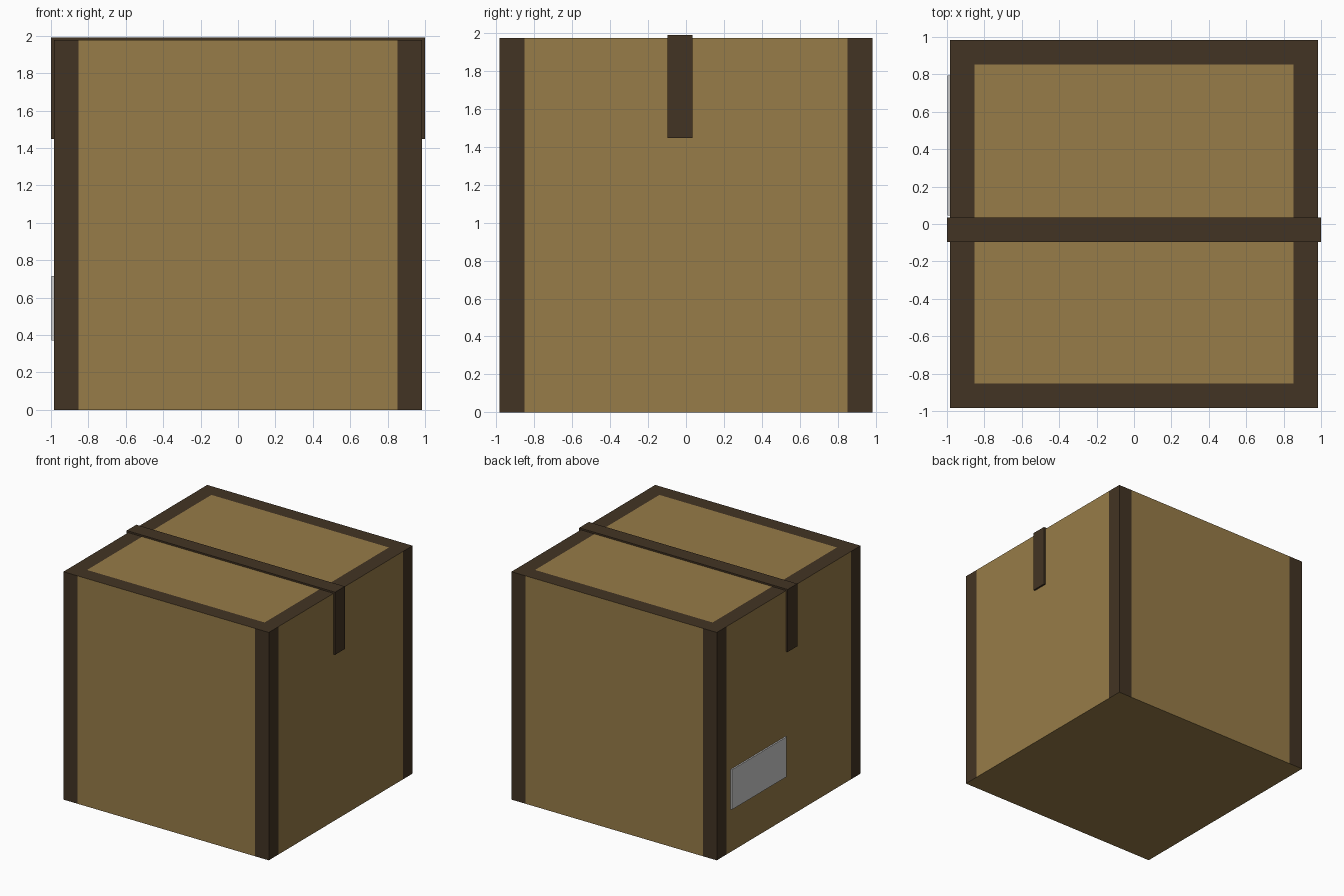
import bpy, bmesh
from mathutils import Vector

if "Cube" in bpy.data.objects:
    bpy.data.objects.remove(bpy.data.objects["Cube"])

HALF, TOP, EDGE, OUT = 0.985, 1.976, 0.852, 1.0


def material(name, rgb):
    m = bpy.data.materials.new(name)
    m.diffuse_color = (*rgb, 1)
    m.use_nodes = True
    m.node_tree.nodes["Principled BSDF"].inputs["Base Color"].default_value = m.diffuse_color
    return m


def finish(name, bm, mats):
    bmesh.ops.recalc_face_normals(bm, faces=bm.faces)
    me = bpy.data.meshes.new(name)
    bm.to_mesh(me)
    bm.free()
    for m in mats:
        me.materials.append(m)
    ob = bpy.data.objects.new(name, me)
    bpy.context.collection.objects.link(ob)
    return ob


def block(lo, hi):
    lo, hi = Vector(lo), Vector(hi)
    bm = bmesh.new()
    bmesh.ops.create_cube(bm, size=1)
    for v in bm.verts:
        v.co = (lo + hi) / 2 + v.co * (hi - lo)
    return bm


card = material("cardboard", (0.31, 0.2, 0.065))
dark = material("dark_trim", (0.055, 0.034, 0.017))

# Box: cut border lines into the faces, then colour the flush borders dark
bm = block((-HALF, -HALF, 0), (HALF, HALF, TOP))
for axis in ((1, 0, 0), (0, 1, 0)):
    for s in (-EDGE, EDGE):
        bmesh.ops.bisect_plane(bm, geom=bm.verts[:] + bm.edges[:] + bm.faces[:],
                               plane_co=Vector(axis) * s, plane_no=axis)
bm.normal_update()
for f in bm.faces:
    c, n = f.calc_center_median(), f.normal
    border = any(abs(c[i]) > EDGE and abs(n[i]) < 0.5 for i in (0, 1))
    f.material_index = int(border and n.z > -0.5)
finish("box", bm, [card, dark])

# Strap: U-shaped profile over the top and down both sides
z0, z1, y0, y1 = 1.447, 1.99, -0.097, 0.035
half = [(HALF, z0), (OUT, z0), (OUT, z1)]
outline = half + [(-x, z) for x, z in reversed(half)] + [(-HALF, TOP), (HALF, TOP)]
bm = bmesh.new()
face = bm.faces.new([bm.verts.new((x, y0, z)) for x, z in outline])
ext = bmesh.ops.extrude_face_region(bm, geom=[face])
bmesh.ops.translate(bm, vec=(0, y1 - y0, 0),
                    verts=[g for g in ext["geom"] if isinstance(g, bmesh.types.BMVert)])
finish("strap", bm, [dark])

# Blank grey label on the left side
finish("label", block((-0.998, 0.045, 0.37), (-HALF, 0.795, 0.716)), [])
